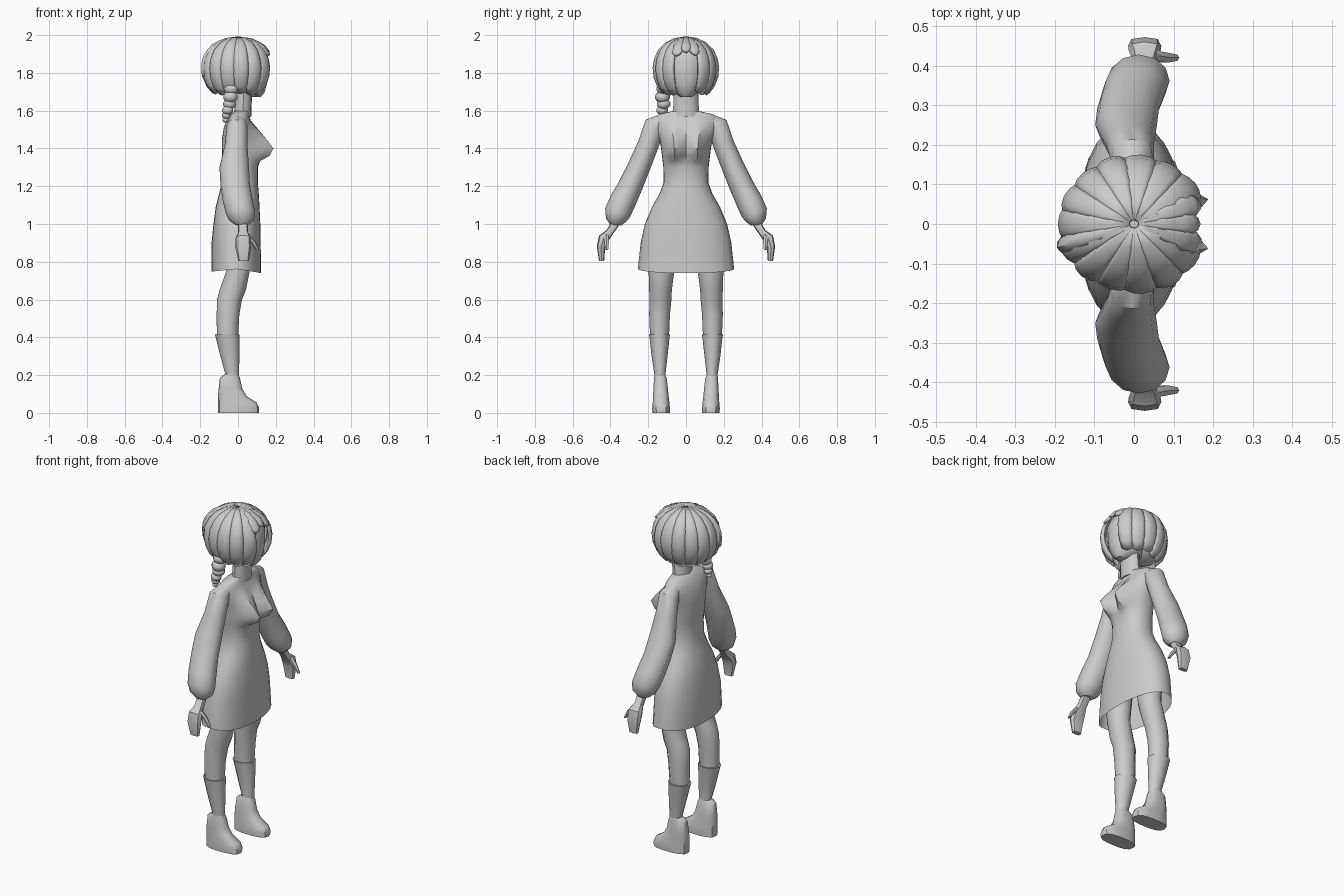
import bpy, bmesh, math, random
from mathutils import Vector, Matrix

random.seed(4)


def finish(name, bm, mirror=False, recalc=True, angle=40):
    if recalc:
        bmesh.ops.recalc_face_normals(bm, faces=bm.faces)
    me = bpy.data.meshes.new(name)
    bm.to_mesh(me)
    bm.free()
    ob = bpy.data.objects.new(name, me)
    bpy.context.collection.objects.link(ob)
    bpy.ops.object.select_all(action='DESELECT')
    ob.select_set(True)
    bpy.context.view_layer.objects.active = ob
    bpy.ops.object.shade_smooth_by_angle(angle=math.radians(angle))
    if mirror:
        m = ob.modifiers.new("mirror", 'MIRROR')
        m.use_axis = (False, True, False)
        m.use_mirror_merge = False
    return ob


def spow(v, p):
    return math.copysign(abs(v) ** p, v)


def loft(name, secs, n=12, caps=(True, True), follow=False, p=1.0, mirror=False, shape=None):
    """secs: (x, y, z, rx, ry); follow tilts each ring along the path in the yz plane."""
    bm = bmesh.new()
    rings = []
    for k, (x, y, z, rx, ry) in enumerate(secs):
        rot = Matrix.Identity(3)
        if follow:
            a, b = secs[max(k - 1, 0)], secs[min(k + 1, len(secs) - 1)]
            rot = Matrix.Rotation(math.atan2(b[1] - a[1], -(b[2] - a[2])), 3, 'X')
        ring = []
        for i in range(n):
            t = 2 * math.pi * i / n
            co = Vector((x, y, z)) + rot @ Vector((rx * spow(math.cos(t), p), ry * spow(math.sin(t), p), 0))
            ring.append(bm.verts.new(shape(co, k) if shape else co))
        rings.append(ring)
    for r0, r1 in zip(rings, rings[1:]):
        for i in range(n):
            j = (i + 1) % n
            bm.faces.new((r0[i], r0[j], r1[j], r1[i]))
    if caps[0]:
        bm.faces.new(rings[0])
    if caps[1]:
        bm.faces.new(rings[-1])
    return finish(name, bm, mirror)


def ball(name, loc, scale, seg=14, rings=9):
    bm = bmesh.new()
    bmesh.ops.create_uvsphere(bm, u_segments=seg, v_segments=rings, radius=1,
                              matrix=Matrix.LocRotScale(Vector(loc), None, Vector(scale)))
    return finish(name, bm)


# Dress body: z, back x, front x, half width y, bust bulge
body = [(0.75, -0.14, 0.122, 0.255, 0), (0.9, -0.14, 0.12, 0.24, 0), (1.0, -0.13, 0.118, 0.218, 0),
        (1.09, -0.118, 0.114, 0.18, 0), (1.16, -0.1, 0.11, 0.14, 0), (1.22, -0.085, 0.105, 0.118, 0),
        (1.30, -0.08, 0.105, 0.12, 0), (1.335, -0.082, 0.108, 0.124, 0.02), (1.36, -0.084, 0.11, 0.127, 0.065),
        (1.40, -0.085, 0.112, 0.132, 0.085), (1.45, -0.085, 0.105, 0.14, 0.055),
        (1.51, -0.075, 0.085, 0.165, 0.02), (1.55, -0.06, 0.066, 0.175, 0), (1.58, -0.04, 0.06, 0.145, 0),
        (1.60, -0.015, 0.06, 0.06, 0)]


def dress_shape(co, k):
    if co.x > 0.02:
        co.x += body[k][4] * math.exp(-((abs(co.y) - 0.06) / 0.038) ** 2)
    if k == 0:
        co.z = 0.762 - 0.9 * (co.x > 0) * co.x * 0.2 + 0.1 * min(co.x, 0)
    return co


loft("dress", [((b + f) / 2, 0, z, (f - b) / 2, w) for z, b, f, w, _ in body],
     n=28, caps=(False, True), p=0.9, shape=dress_shape)

# Puffed sleeves gathered at the wrist
loft("sleeves", [(0.0, 0.12, 1.545, 0.04, 0.04), (-0.005, 0.165, 1.52, 0.055, 0.058),
                 (-0.01, 0.2, 1.42, 0.06, 0.056), (-0.02, 0.25, 1.3, 0.078, 0.06),
                 (-0.015, 0.29, 1.21, 0.078, 0.064), (0.0, 0.335, 1.12, 0.08, 0.07),
                 (0.012, 0.362, 1.06, 0.078, 0.07), (0.018, 0.37, 1.02, 0.066, 0.054),
                 (0.02, 0.372, 0.995, 0.035, 0.03)], n=12, follow=True, mirror=True)

# Hands and thumbs
loft("hands", [(0.025, 0.37, 1.01, 0.026, 0.022), (0.027, 0.405, 0.955, 0.026, 0.02),
               (0.027, 0.436, 0.925, 0.04, 0.028), (0.027, 0.45, 0.88, 0.042, 0.022),
               (0.03, 0.447, 0.805, 0.028, 0.014)], n=8, follow=True, p=0.7, mirror=True)
loft("thumbs", [(0.045, 0.425, 0.945, 0.016, 0.016), (0.08, 0.42, 0.905, 0.014, 0.014),
                (0.106, 0.42, 0.862, 0.008, 0.009)], n=6, mirror=True)

# Legs
loft("legs", [(0.0, 0.125, 0.98, 0.08, 0.08), (0.0, 0.13, 0.75, 0.062, 0.068), (-0.028, 0.135, 0.65, 0.07, 0.06),
              (-0.045, 0.135, 0.6, 0.066, 0.058), (-0.053, 0.14, 0.52, 0.06, 0.055),
              (-0.056, 0.14, 0.4, 0.056, 0.05)], n=12, mirror=True)

# Boots: shaft with a cuff edge, then foot
loft("boot_shafts", [(-0.057, 0.14, 0.415, 0.066, 0.056), (-0.055, 0.14, 0.4, 0.063, 0.053),
                     (-0.043, 0.14, 0.3, 0.05, 0.042), (-0.03, 0.138, 0.2, 0.036, 0.029),
                     (-0.03, 0.135, 0.16, 0.036, 0.029)], n=12, mirror=True)
loft("shoes", [(0.002, 0.132, 0.0, 0.108, 0.047), (0.003, 0.132, 0.025, 0.109, 0.048),
               (-0.003, 0.132, 0.055, 0.102, 0.045), (-0.03, 0.133, 0.088, 0.076, 0.042),
               (-0.04, 0.134, 0.13, 0.062, 0.039), (-0.043, 0.136, 0.185, 0.053, 0.034),
               (-0.035, 0.138, 0.205, 0.035, 0.028)], n=14, p=0.75, mirror=True)

# Neck and head
loft("neck", [(0.022, 0, 1.57, 0.05, 0.072), (0.026, 0, 1.61, 0.045, 0.068), (0.032, 0, 1.72, 0.045, 0.064)], n=12)
loft("head", [(0.07, 0, 1.672, 0.05, 0.03), (0.055, 0, 1.695, 0.085, 0.06), (0.035, 0, 1.74, 0.118, 0.095),
              (0.015, 0, 1.8, 0.142, 0.118), (0.005, 0, 1.87, 0.15, 0.13), (0.0, 0, 1.92, 0.135, 0.12),
              (0, 0, 1.96, 0.08, 0.08)], n=16)
ball("hair_base", (-0.045, 0, 1.82), (0.135, 0.145, 0.13))

# Hair locks wrapped around a bob profile of (radius, height)
profile = [(0.012, 1.992), (0.075, 1.982), (0.135, 1.95), (0.172, 1.9), (0.187, 1.84),
           (0.182, 1.78), (0.158, 1.72), (0.118, 1.678)]


def sample(t):
    f = min(max(t, 0), 1) * (len(profile) - 1)
    i = min(int(f), len(profile) - 2)
    return [a + (b - a) * (f - i) for a, b in zip(profile[i], profile[i + 1])]


def hair_lock(name, a0, a1, end, lift, rows=8, cols=4):
    bm = bmesh.new()
    grid = []
    for i in range(rows + 1):
        row = []
        for j in range(cols + 1):
            u = j / cols
            a = math.radians(a0 + (a1 - a0) * u)
            t = end * i / rows
            # rounded tip and a raised middle give each lock its ridge
            t -= 0.05 * abs(2 * u - 1) ** 2 * (i / rows) ** 3
            r, z = sample(t)
            r *= 0.97 + lift * (1 - (2 * u - 1) ** 2)
            row.append(bm.verts.new((r * 1.02 * math.cos(a), r * 0.92 * math.sin(a), z)))
        grid.append(row)
    for i in range(rows):
        for j in range(cols):
            bm.faces.new((grid[i][j], grid[i + 1][j], grid[i + 1][j + 1], grid[i][j + 1]))
    ob = finish(name, bm, recalc=False, angle=35)
    s = ob.modifiers.new("thickness", 'SOLIDIFY')
    s.thickness, s.offset = 0.014, -1


# Short fringe over the forehead, then full locks all the way round
for k, (a, e) in enumerate([(-30, 0.44), (-10, 0.39), (10, 0.43)]):
    hair_lock(f"fringe_{k}", a - 2, a + 22, e, 0.05)
start, count = 25, 13
step = (360 - 2 * start) / count
for k in range(count):
    a = start + k * step
    hair_lock(f"hair_lock_{k}", a - 2, a + step + 2, random.uniform(0.95, 1.0), random.uniform(0.04, 0.085))
hair_lock("swept_lock", 190, 208, 0.72, 0.12)

# Braid hanging behind one shoulder
braid = [(-0.035, -0.115, 1.715, 0.042), (-0.04, -0.125, 1.672, 0.04), (-0.045, -0.118, 1.635, 0.036),
         (-0.055, -0.126, 1.602, 0.031), (-0.062, -0.12, 1.575, 0.025), (-0.066, -0.12, 1.55, 0.017)]
for k, (x, y, z, r) in enumerate(braid):
    ball(f"braid_{k}", (x, y, z), (r, r, r * 0.8), 10, 7)
